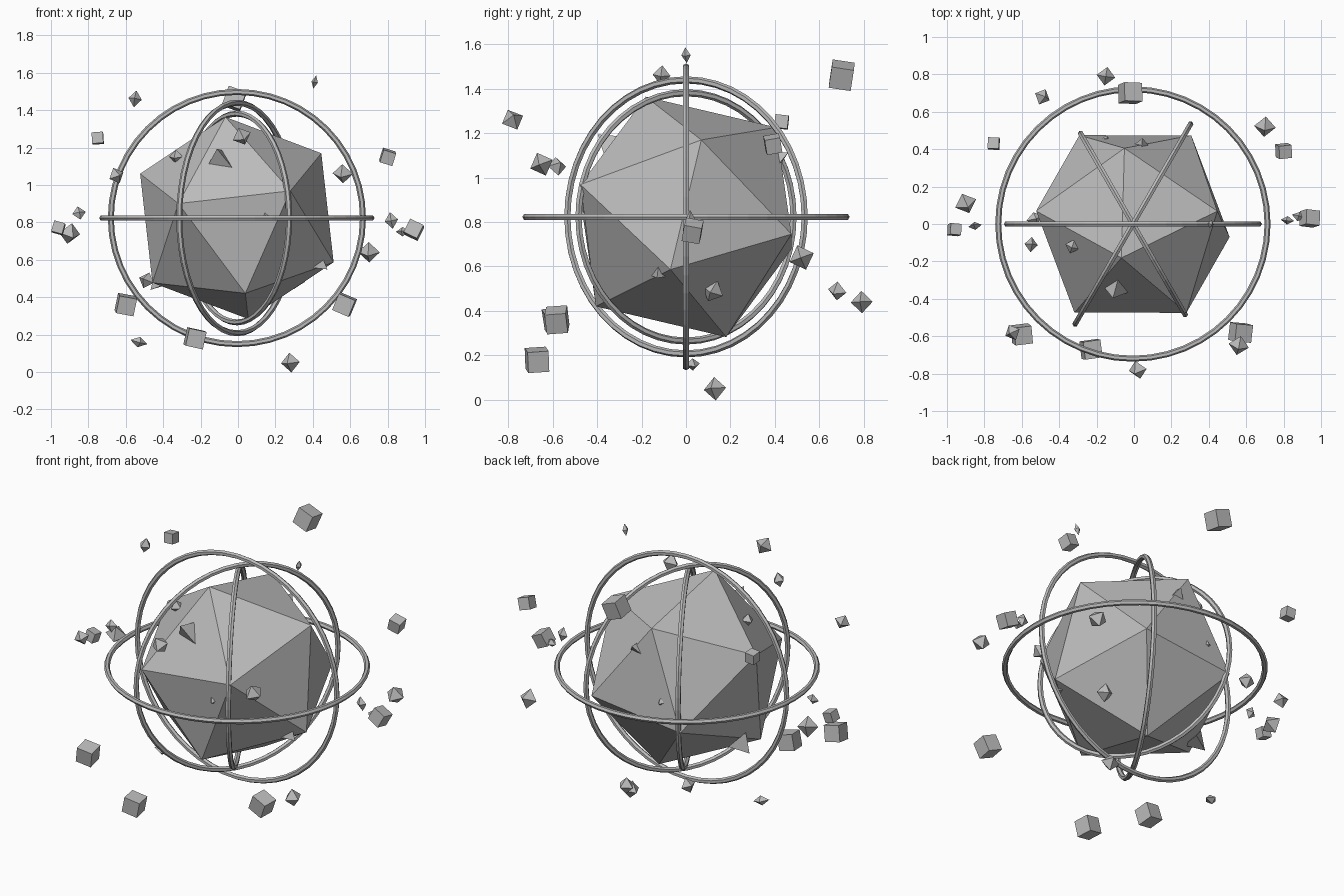
import bpy, bmesh, math, random
from mathutils import Matrix, Vector, Euler

random.seed(4)
if "Cube" in bpy.data.objects:
    bpy.data.objects.remove(bpy.data.objects["Cube"], do_unlink=True)

CENTRE = Vector((-0.006, 0, 0.823))

# Single stone grey for everything
stone = bpy.data.materials.new("stone_grey")
stone.use_nodes = True
stone.diffuse_color = (0.5, 0.5, 0.5, 1)
stone.node_tree.nodes["Principled BSDF"].inputs["Base Color"].default_value = (0.5, 0.5, 0.5, 1)


def add_object(name, bm, matrix):
    mesh = bpy.data.meshes.new(name)
    bm.normal_update()
    bm.to_mesh(mesh)
    bm.free()
    mesh.materials.append(stone)
    obj = bpy.data.objects.new(name, mesh)
    obj.matrix_world = matrix
    bpy.context.collection.objects.link(obj)
    return obj


def tumble(amount):
    return Euler([random.uniform(-amount, amount) for axis in "xyz"]).to_matrix().to_4x4()


# Faceted core: one corner points along "up", a neighbouring corner along "side"
up = Vector((-0.107, -0.316, 0.943)).normalized()
side = Vector((0.497, -0.828, 0.26))
side = (side - up * side.dot(up)).normalized()
turn = Matrix((side, up.cross(side), up)).transposed().to_4x4()
core = bmesh.new()
bmesh.ops.create_icosphere(core, subdivisions=1, radius=0.573)
add_object("core", core, Matrix.Translation(CENTRE) @ turn)

# Thin hoops around the core: one level, three upright at equal angles
hoops = [("level_ring", 0.72, 0, 0), ("outer_upright_ring", 0.674, 90, 0),
         ("middle_upright_ring", 0.616, 90, 60), ("inner_upright_ring", 0.558, 90, 120)]
for name, radius, pitch, yaw in hoops:
    bpy.ops.mesh.primitive_torus_add(
        major_radius=radius, minor_radius=0.016, major_segments=48, minor_segments=6,
        location=CENTRE, rotation=(math.radians(pitch), 0, math.radians(yaw)))
    ring = bpy.context.object
    ring.name = name
    ring.data.materials.append(stone)

# Floating cubes: x, y, z, edge length, roll about the front axis in degrees
cubes = [(-.75, .43, 1.25, .06, 5), (-.02, .7, 1.46, .1, 30), (.8, .39, 1.15, .07, 10),
         (-.96, -.03, .77, .06, 15), (.94, .03, .76, .08, 35), (-.6, -.59, .36, .095, 3),
         (.57, -.58, .36, .095, 30), (-.23, -.67, .18, .095, 7)]
for x, y, z, edge, roll in cubes:
    bm = bmesh.new()
    bmesh.ops.create_cube(bm, size=edge)
    spin = Matrix.Rotation(math.radians(roll), 4, "Y") @ tumble(0.2)
    add_object("floating_cube", bm, Matrix.Translation((x, y, z)) @ spin)

# Floating eight-sided shards: x, y, z, radius
shards = [(.02, -.78, 1.26, .052), (-.33, -.12, 1.15, .04), (-.65, -.58, 1.05, .045),
          (.56, -.65, 1.06, .055), (-.9, .11, .74, .06), (.7, .52, .64, .058),
          (.28, .13, .05, .053), (-.49, .68, .49, .045), (.31, .12, .49, .052),
          (-.15, .79, .44, .05), (.15, -.45, .83, .025), (-.15, .45, .82, .025)]
for x, y, z, radius in shards:
    bm = bmesh.new()
    bmesh.ops.create_uvsphere(bm, u_segments=4, v_segments=2, radius=radius)
    add_object("floating_shard", bm, Matrix.Translation((x, y, z)) @ tumble(0.5))

# Slim splinters: x, y, z, radius, flattening along each axis
splinters = [(-.55, -.11, 1.46, .045, (.8, .9, 1)), (.41, 0, 1.55, .036, (.5, .6, 1)),
             (-.85, -.01, .85, .037, (1, .6, 1)), (.82, .02, .81, .045, (.8, .5, 1)),
             (.88, .04, .75, .037, (1, .7, .7)), (-.53, .03, .16, .048, (1, .7, .6))]
for x, y, z, radius, flat in splinters:
    bm = bmesh.new()
    bmesh.ops.create_uvsphere(bm, u_segments=4, v_segments=2, radius=radius)
    shape = tumble(0.3) @ Matrix.Diagonal((*flat, 1))
    add_object("floating_splinter", bm, Matrix.Translation((x, y, z)) @ shape)

# Three-sided spikes growing outward from the core
spikes = [(-.1, -.35, 1.15, .1), (.04, .41, 1.08, .09), (.44, -.12, .57, .07), (-.43, .05, .47, .075)]
for x, y, z, radius in spikes:
    place = Vector((x, y, z))
    outward = (place - CENTRE).to_track_quat("Z", "Y").to_matrix().to_4x4()
    bm = bmesh.new()
    bmesh.ops.create_cone(bm, cap_ends=True, segments=3, radius1=radius, radius2=0, depth=radius * 1.3)
    bmesh.ops.remove_doubles(bm, verts=bm.verts, dist=0.0001)
    add_object("core_spike", bm, Matrix.Translation(place) @ outward)
